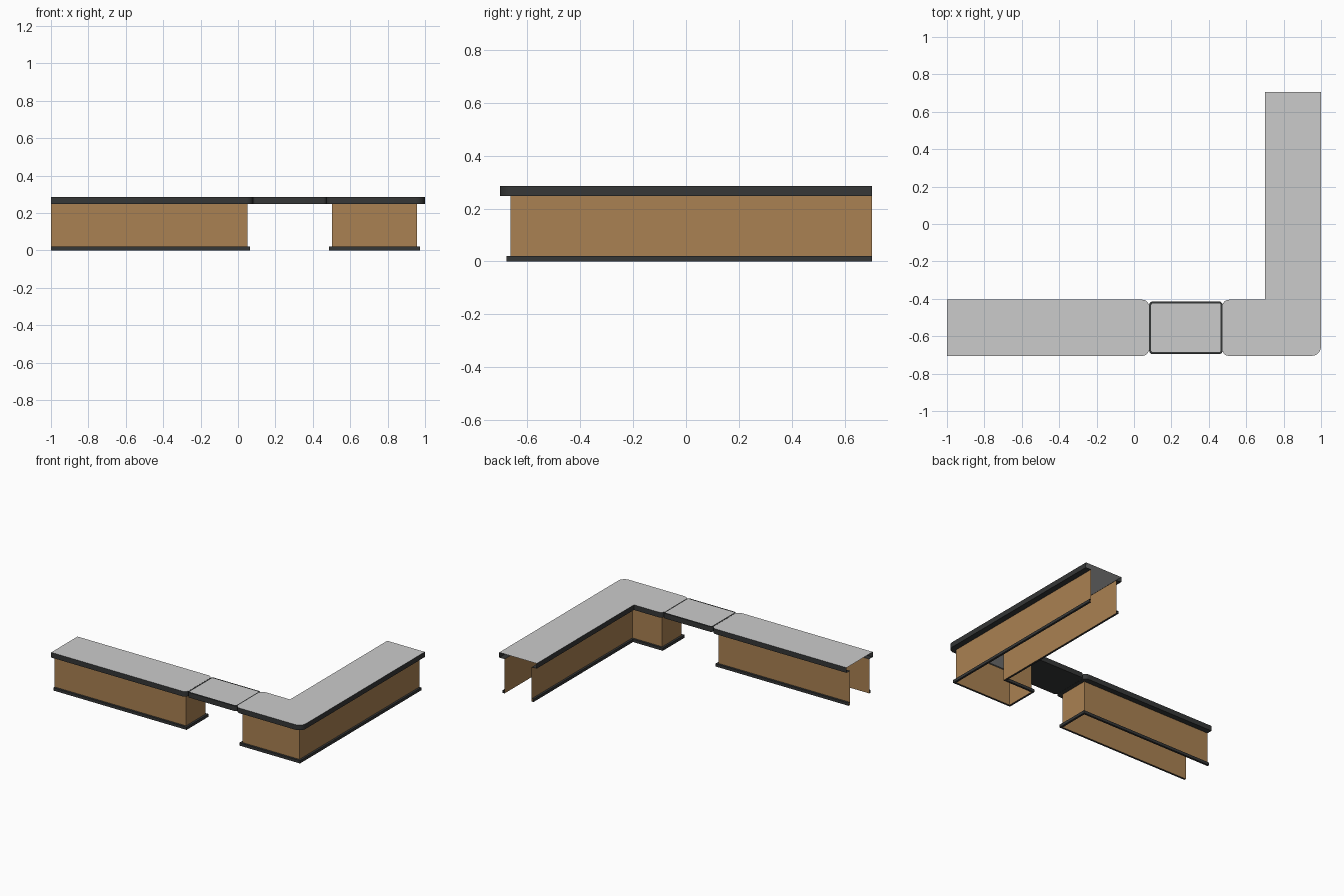
import bpy, bmesh, math
from mathutils import Vector

if "Cube" in bpy.data.objects:
    bpy.data.objects.remove(bpy.data.objects["Cube"])


def material(name, rgb):
    m = bpy.data.materials.new(name)
    m.diffuse_color = (*rgb, 1)
    m.use_nodes = True
    m.node_tree.nodes["Principled BSDF"].inputs["Base Color"].default_value = m.diffuse_color
    return m


GREY = material("grey worktop", (0.60, 0.60, 0.60))
DARK = material("dark trim", (0.036, 0.038, 0.038))
WOOD = material("brown wood", (0.40, 0.22, 0.085))

TOP, UNDER, KICK = 0.285, 0.248, 0.02


def finish(name, bm, mat):
    me = bpy.data.meshes.new(name)
    bm.to_mesh(me)
    bm.free()
    me.materials.append(mat)
    ob = bpy.data.objects.new(name, me)
    bpy.context.collection.objects.link(ob)
    return ob


def rounded(points):
    """Plan path from (x, y, radius); radius 0 keeps the corner sharp."""
    out = []
    n = len(points)
    for i, (x, y, r) in enumerate(points):
        p = Vector((x, y))
        if not r:
            out.append(p)
            continue
        a = (Vector(points[i - 1][:2]) - p).normalized() * r
        b = (Vector(points[(i + 1) % n][:2]) - p).normalized() * r
        for k in range(7):
            t = k / 6 * math.pi / 2
            out.append(p + a * (1 - math.sin(t)) + b * (1 - math.cos(t)))
    return out


def strip(bm, path, z0, z1, closed=False):
    """Upright sheet along a counter-clockwise path."""
    n = len(path)
    lo = [bm.verts.new((*p, z0)) for p in path]
    hi = [bm.verts.new((*p, z1)) for p in path]
    for i in range(n if closed else n - 1):
        j = (i + 1) % n
        bm.faces.new((lo[i], lo[j], hi[j], hi[i]))


def flat(bm, path, z, up=True):
    vs = [bm.verts.new((*p, z)) for p in path]
    bm.faces.new(vs if up else vs[::-1])


def counter(name, outline, wall, base):
    """Hollow counter, open at both ends of its path."""
    edge = rounded(outline)
    wall = [Vector(p) for p in wall]
    base = [Vector(p) for p in base]
    # worktop surface
    bm = bmesh.new()
    flat(bm, edge, TOP)
    finish(name + "_worktop", bm, GREY)
    # worktop edge band with its overhang lip
    bm = bmesh.new()
    strip(bm, edge, UNDER, TOP)
    flat(bm, edge + wall[::-1], UNDER, up=False)
    finish(name + "_edge_band", bm, DARK)
    # thin wooden panels
    bm = bmesh.new()
    strip(bm, wall, 0.0, UNDER)
    finish(name + "_panels", bm, WOOD)
    # kickboard
    bm = bmesh.new()
    ring = base + wall[::-1]
    strip(bm, base, 0, KICK)
    flat(bm, ring, KICK)
    flat(bm, ring, 0, up=False)
    finish(name + "_kickboard", bm, DARK)


# straight counter on the left
counter("left_counter",
        [(-1, -.705, 0), (.08, -.705, .035), (.08, -.405, .035), (-1, -.405, 0)],
        [(-1, -.665), (.05, -.665), (.05, -.445), (-1, -.445)],
        [(-1, -.68), (.065, -.68), (.065, -.43), (-1, -.43)])

# L-shaped counter on the right
counter("corner_counter",
        [(.7, .705, 0), (.7, -.405, 0), (.472, -.405, .035), (.472, -.705, .035),
         (1, -.705, .05), (1, .705, 0)],
        [(.74, .705), (.74, -.445), (.502, -.445), (.502, -.665), (.957, -.665), (.957, .705)],
        [(.725, .705), (.725, -.43), (.487, -.43), (.487, -.68), (.972, -.68), (.972, .705)])


# lift-up flap bridging the gap
def flap_outline(d):
    x0, x1, y0, y1, r = .081 + d, .474 - d, -.696 + d, -.414 - d, .02 - d
    return rounded([(x0, y0, r), (x1, y0, r), (x1, y1, r), (x0, y1, r)])


outer, inner = flap_outline(0), flap_outline(.011)
bm = bmesh.new()
strip(bm, outer, UNDER, TOP, closed=True)
flat(bm, outer, UNDER, up=False)
for i in range(len(outer)):
    j = (i + 1) % len(outer)
    bm.faces.new([bm.verts.new((*p, TOP)) for p in (outer[i], outer[j], inner[j], inner[i])])
finish("flap_frame", bm, DARK)
bm = bmesh.new()
flat(bm, inner, TOP)
finish("flap_worktop", bm, GREY)

# weld seams inside each part and smooth only the rounded corners
for ob in bpy.data.objects:
    bm = bmesh.new()
    bm.from_mesh(ob.data)
    bmesh.ops.remove_doubles(bm, verts=bm.verts, dist=1e-5)
    bm.to_mesh(ob.data)
    bm.free()
    ob.select_set(True)
    bpy.context.view_layer.objects.active = ob
bpy.ops.object.shade_smooth_by_angle(angle=math.radians(30))
